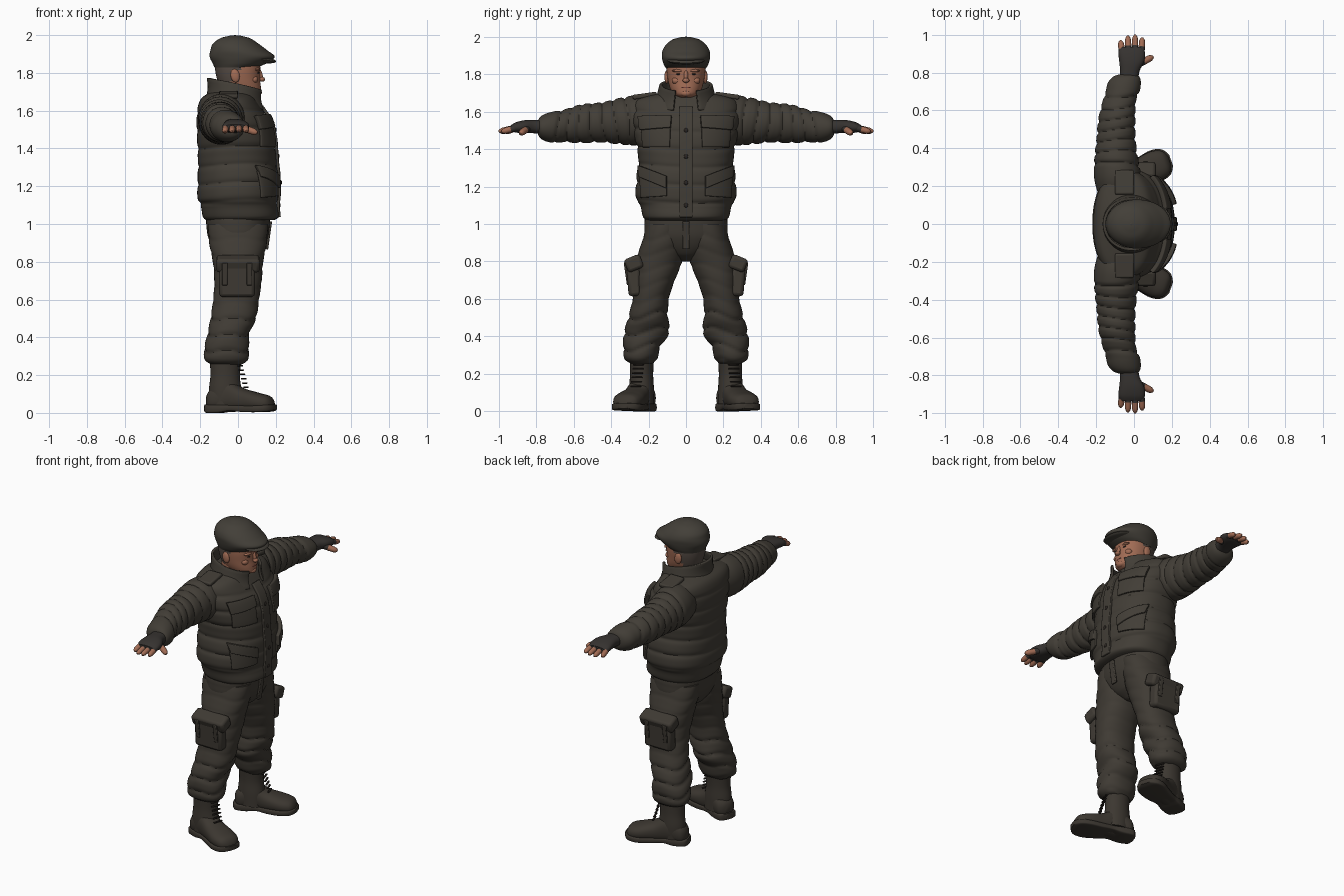
import bpy, bmesh, math
from mathutils import Vector, Matrix, Euler

if "Cube" in bpy.data.objects:
    bpy.data.objects.remove(bpy.data.objects["Cube"])


def material(name, colour):
    m = bpy.data.materials.new(name)
    m.use_nodes = True
    m.diffuse_color = (*colour, 1)
    m.node_tree.nodes["Principled BSDF"].inputs["Base Color"].default_value = (*colour, 1)
    return m


JACKET = material("jacket cloth", (.054, .047, .037))
TROUSER = material("trouser cloth", (.05, .043, .034))
CAP = material("cap cloth", (.056, .05, .04))
BOOT = material("boot leather", (.045, .038, .03))
GLOVE = material("glove knit", (.036, .032, .029))
SKIN = material("skin", (.36, .15, .09))
HAIR = material("short hair", (.09, .07, .058))
DARK = material("dark trim", (.022, .017, .014))
LIP = material("lips", (.2, .06, .045))


def finish(name, bm, mats, mirror=False, solid=0, bevel=0, rule=None, recalc=True):
    """Turn a bmesh into a smooth shaded object, optionally mirrored across y."""
    if recalc:
        bmesh.ops.recalc_face_normals(bm, faces=bm.faces)
    if rule:
        for f in bm.faces:
            f.material_index = rule(f.calc_center_median())
    me = bpy.data.meshes.new(name)
    bm.to_mesh(me)
    bm.free()
    for m in mats:
        me.materials.append(m)
    me.shade_smooth()
    me.set_sharp_from_angle(angle=math.radians(45))
    ob = bpy.data.objects.new(name, me)
    bpy.context.scene.collection.objects.link(ob)
    if solid:
        s = ob.modifiers.new("thickness", "SOLIDIFY")
        s.thickness, s.offset = solid, 1
    if bevel:
        b = ob.modifiers.new("soft edges", "BEVEL")
        b.width, b.segments = bevel, 2
    if mirror:
        ob.modifiers.new("mirror", "MIRROR").use_axis = (False, True, False)
    return ob


def sample(rings, p):
    """Smooth interpolation of ring values (position, centre, centre, radius, radius)."""
    n = len(rings)
    i = max(k for k in range(n - 1) if rings[k][0] <= p or k == 0)
    a, b = rings[i], rings[i + 1]
    before, after = rings[max(i - 1, 0)], rings[min(i + 2, n - 1)]
    h = b[0] - a[0]
    t = (p - a[0]) / h
    out = []
    for k in range(1, 5):
        ma = (b[k] - before[k]) / (b[0] - before[0]) * h
        mb = (after[k] - a[k]) / (after[0] - a[0]) * h
        out.append((2*t**3 - 3*t*t + 1)*a[k] + (t**3 - 2*t*t + t)*ma
                   + (3*t*t - 2*t**3)*b[k] + (t**3 - t*t)*mb)
    return out


def loft(name, rings, mats, axis="z", n=2.0, seg=40, steps=40, ripple=None,
         matrix=None, **kw):
    """Skin superellipse rings stacked along one axis."""
    bm = bmesh.new()
    lo, hi = rings[0][0], rings[-1][0]
    loops = []
    for s in range(steps + 1):
        p = lo + (hi - lo) * s / steps
        c, d, r, q = sample(rings, p)
        loop = []
        for k in range(seg):
            a = 2 * math.pi * k / seg
            m = 1 - (ripple(p, a) if ripple else 0)
            u = c + m * r * math.copysign(abs(math.cos(a)) ** (2 / n), math.cos(a))
            v = d + m * q * math.copysign(abs(math.sin(a)) ** (2 / n), math.sin(a))
            loop.append(bm.verts.new({"z": (u, v, p), "y": (u, p, v), "x": (p, u, v)}[axis]))
        loops.append(loop)
    for a, b in zip(loops, loops[1:]):
        for k in range(seg):
            j = (k + 1) % seg
            bm.faces.new((a[k], a[j], b[j], b[k]))
    bm.faces.new(loops[0])
    bm.faces.new(loops[-1])
    if matrix:
        bm.transform(matrix)
    return finish(name, bm, mats, **kw)


def place(loc, size, rot):
    turn = Euler([math.radians(r) for r in rot]).to_matrix().to_4x4()
    return Matrix.Translation(loc) @ turn @ Matrix.Diagonal((*size, 1))


def box(name, loc, size, mat, rot=(0, 0, 0), bevel=.008, mirror=True):
    bm = bmesh.new()
    bmesh.ops.create_cube(bm, size=1, matrix=place(loc, size, rot))
    return finish(name, bm, [mat], mirror, bevel=bevel)


def blob(name, loc, size, mat, rot=(0, 0, 0), mirror=False):
    bm = bmesh.new()
    bmesh.ops.create_uvsphere(bm, u_segments=20, v_segments=12, radius=1,
                              matrix=place(loc, size, rot))
    return finish(name, bm, [mat], mirror)


def finger(name, a, b, r):
    """Tapered finger from a to b: gloved root, bare tip."""
    a, b = Vector(a), Vector(b)
    length = (b - a).length
    m = Matrix.Translation(a) @ (b - a).to_track_quat("Z", "Y").to_matrix().to_4x4()
    rings = [(0, 0, 0, r, r), (length * .5, 0, 0, r, r), (length * .85, 0, 0, r * .85, r * .85),
             (length, 0, 0, r * .3, r * .3)]
    loft(name, rings, [GLOVE, SKIN], seg=12, steps=12, matrix=m, mirror=True,
         rule=lambda c: int((c - a).length > length * .42))


# Jacket body with soft quilted folds
TORSO = [(1.02, .01, 0, .18, .21), (1.035, .015, 0, .2, .228), (1.1, .005, 0, .203, .245),
         (1.13, 0, 0, .214, .268), (1.25, 0, 0, .214, .265), (1.35, -.005, 0, .208, .255),
         (1.45, -.01, 0, .207, .272), (1.55, -.025, 0, .195, .288), (1.62, -.045, 0, .168, .285),
         (1.67, -.05, 0, .14, .25), (1.7, -.04, 0, .1, .13)]
POWER = 2.3


def quilt(p, a):
    fold = abs(math.sin(math.pi * (p - 1.12) / .095 + .3 * math.sin(2 * a + 1)))
    return .035 * (1 - fold) ** 2 if 1.1 < p < 1.64 else 0


loft("jacket_body", TORSO, [JACKET], n=POWER, seg=72, steps=90, ripple=quilt)


def patch(name, corners, thick, mirror=True, mat=JACKET, grid=10):
    """Padded panel laid on the chest; corners are (y, z), anticlockwise from low inside."""
    bm = bmesh.new()
    p, q, r, s = [Vector(c) for c in corners]
    rows = []
    for j in range(grid + 1):
        row = []
        for i in range(grid + 1):
            y, z = p.lerp(q, i / grid).lerp(s.lerp(r, i / grid), j / grid)
            c, _, rx, ry = sample(TORSO, z)
            x = c + rx * (1 - min(.98, abs(y) / ry) ** POWER) ** (1 / POWER) - .004
            row.append(bm.verts.new((x, y, z)))
        rows.append(row)
    for a, b in zip(rows, rows[1:]):
        for i in range(grid):
            bm.faces.new((a[i], a[i + 1], b[i + 1], b[i]))
    finish(name, bm, [mat], mirror, solid=thick, bevel=.004, recalc=False)


patch("front_placket", [(-.035, 1.035), (.035, 1.035), (.035, 1.62), (-.035, 1.62)], .016, False)
patch("chest_pocket", [(.085, 1.41), (.225, 1.41), (.235, 1.54), (.08, 1.54)], .014)
patch("chest_pocket_flap", [(.08, 1.51), (.235, 1.5), (.245, 1.57), (.075, 1.57)], .025)
patch("hip_pocket", [(.1, 1.15), (.235, 1.14), (.24, 1.28), (.1, 1.22)], .014)
patch("hip_pocket_flap", [(.1, 1.19), (.235, 1.25), (.24, 1.31), (.1, 1.255)], .026)
for z in (1.1, 1.22, 1.36, 1.5):
    c, _, r, _ = sample(TORSO, z)
    blob("placket_button", (c + r + .012, 0, z), (.006, .012, .012), DARK)
box("shoulder_strap", (-.05, .22, 1.685), (.1, .13, .025), JACKET, (-8, 0, 0))

# Stand collar, open at the throat
bm = bmesh.new()
rows = []
for j in range(7):
    t = j / 6
    row = []
    for i in range(41):
        a = math.radians(24 + 312 * i / 40)
        front = (1 + math.cos(a)) / 2
        low, high = 1.645 - .045 * front, 1.775 - .065 * front
        rx, ry = .15 - .012 * math.sin(t * 3) - .01 * t, .155 - .03 * t
        row.append(bm.verts.new((-.012 + rx * math.cos(a), ry * math.sin(a), low + (high - low) * t)))
    rows.append(row)
for a, b in zip(rows, rows[1:]):
    for i in range(40):
        bm.faces.new((a[i], a[i + 1], b[i + 1], b[i]))
finish("collar", bm, [JACKET], solid=.016, bevel=.004, recalc=False)


# Sleeves with bunched folds and cuffs
def bunch(p, a):
    fold = abs(math.sin(math.pi * p / .062 + .9 * math.sin(a + 9 * p)))
    return .1 * (1 - fold) ** 2 if .3 < p < .71 else 0


loft("sleeve", [(.14, -.075, 1.555, .11, .11), (.24, -.085, 1.555, .125, .133),
                (.33, -.093, 1.55, .118, .128), (.45, -.095, 1.542, .104, .108),
                (.56, -.09, 1.535, .098, .104), (.66, -.075, 1.522, .088, .086),
                (.7, -.06, 1.517, .09, .085), (.75, -.05, 1.515, .086, .073),
                (.78, -.04, 1.515, .068, .055), (.79, -.035, 1.515, .045, .036)],
     [JACKET], axis="y", seg=40, steps=80, ripple=bunch, mirror=True)

# Hands in fingerless gloves
loft("gloved_hand", [(.75, -.03, 1.515, .05, .04), (.81, -.022, 1.52, .052, .036),
                     (.86, -.012, 1.52, .066, .034), (.91, -.012, 1.515, .07, .027),
                     (.935, -.012, 1.512, .055, .015)],
     [GLOVE], axis="y", n=2.4, seg=24, steps=20, mirror=True)
for i, (reach, drop) in enumerate([(.97, 1.488), (.995, 1.49), (1.0, 1.494), (.985, 1.492)]):
    x = -.063 + .034 * i
    finger("finger", (x, .9, 1.515), (x * 1.12, reach, drop), .0165)
finger("thumb", (.025, .845, 1.51), (.102, .885, 1.482), .018)

# Trousers
loft("trouser_seat", [(.8, 0, 0, .05, .03), (.84, 0, 0, .11, .11), (.92, 0, 0, .155, .21),
                      (1.0, 0, 0, .168, .222), (1.06, 0, 0, .168, .215)], [TROUSER], n=2.3)


def crease(p, a):
    fold = abs(math.sin(math.pi * p / .085 + .8 * math.sin(a) + .5 * math.sin(3 * a)))
    return (.1 if p < .56 else .03) * (1 - fold) ** 2


loft("trouser_leg", [(.255, -.06, .235, .08, .06), (.275, -.062, .24, .112, .086),
                     (.34, -.06, .237, .12, .1), (.42, -.05, .21, .112, .122),
                     (.5, -.025, .202, .122, .108), (.6, -.01, .188, .122, .097),
                     (.7, 0, .167, .126, .108), (.8, 0, .145, .134, .125),
                     (.9, 0, .122, .153, .115), (1.0, 0, .11, .16, .1)],
     [TROUSER], n=2.2, seg=40, steps=70, ripple=crease, mirror=True)
box("fly", (.163, 0, .94), (.014, .04, .15), TROUSER, (0, 8, 0), .005, False)
box("cargo_pocket", (-.005, .277, .7), (.19, .07, .17), TROUSER, (-4, 0, 0), .018)
box("cargo_pocket_flap", (0, .278, .79), (.23, .09, .075), TROUSER, (-22, 0, 0), .016)
for x in (-.07, .06):
    box("cargo_pocket_strap", (x, .318, .735), (.028, .012, .12), TROUSER, (-8, 0, 0), .004)

# Boots, toes turned out
TURN = Matrix.Translation((-.07, .24, 0)) @ Matrix.Rotation(math.radians(19), 4, "Z")
loft("boot_shaft", [(.04, -.065, .235, .085, .065), (.12, -.068, .237, .086, .066),
                    (.2, -.068, .237, .078, .062), (.3, -.065, .235, .086, .066)],
     [BOOT], seg=28, steps=20, mirror=True)
loft("boot_foot", [(-.095, 0, .065, .03, .035), (-.07, 0, .07, .06, .06), (.02, 0, .09, .063, .085),
                   (.1, 0, .07, .07, .062), (.19, .004, .058, .08, .048),
                   (.255, .004, .048, .062, .038), (.275, .004, .04, .025, .015)],
     [BOOT], axis="x", n=2.4, seg=28, steps=36, matrix=TURN, mirror=True)
loft("boot_sole", [(-.105, 0, .024, .03, .02), (-.09, 0, .022, .058, .022), (-.02, 0, .022, .066, .022),
                   (.04, 0, .026, .064, .016), (.12, 0, .022, .076, .018), (.2, .004, .022, .086, .018),
                   (.26, .004, .026, .068, .018), (.283, .004, .03, .03, .014)],
     [BOOT], axis="x", n=6, seg=28, steps=30, matrix=TURN, mirror=True)
for i in range(6):
    box("boot_lace", (.042 - .006 * i, .268 - .003 * i, .135 + .023 * i), (.012, .06, .008),
        DARK, (0, 0, 19), .003)

# Head: face skin in front, cropped hair behind
loft("neck", [(1.58, -.03, 0, .09, .09), (1.66, -.025, 0, .08, .08), (1.76, -.02, 0, .08, .08)], [SKIN])
loft("head", [(1.675, .045, 0, .05, .04), (1.69, .035, 0, .083, .065), (1.72, .015, 0, .106, .084),
              (1.77, .002, 0, .114, .097), (1.83, -.002, 0, .12, .104), (1.9, -.005, 0, .115, .1)],
     [SKIN, HAIR], n=2.2, seg=48, steps=40,
     rule=lambda c: int(c.x < -.035 or (c.x < .015 and c.z > 1.815)))
blob("nose_bridge", (.116, 0, 1.79), (.014, .012, .035), SKIN, (0, -14, 0))
blob("nose_tip", (.127, 0, 1.766), (.016, .018, .013), SKIN)
blob("chin", (.105, 0, 1.697), (.022, .03, .018), SKIN)
blob("brow_ridge", (.1, .038, 1.818), (.018, .036, .009), SKIN, mirror=True)
blob("cheek", (.085, .05, 1.765), (.022, .026, .02), SKIN, mirror=True)
blob("ear", (-.015, .103, 1.785), (.024, .012, .036), SKIN, (0, -10, 0), True)
blob("eye", (.106, .037, 1.8), (.008, .016, .005), DARK, mirror=True)
blob("mouth", (.115, 0, 1.728), (.007, .027, .006), LIP)

# Flat cap with short peak
loft("cap_crown", [(1.828, -.012, 0, .112, .105), (1.85, .008, 0, .142, .118),
                   (1.885, .022, 0, .172, .128), (1.92, .004, 0, .15, .127),
                   (1.955, -.012, 0, .12, .108), (1.985, -.015, 0, .075, .07),
                   (1.999, -.015, 0, .02, .02)], [CAP], seg=48, steps=40)
blob("cap_peak", (.115, 0, 1.872), (.088, .1, .018), CAP, (0, 8, 0))
blob("cap_button", (-.015, 0, 1.992), (.014, .014, .008), CAP)
